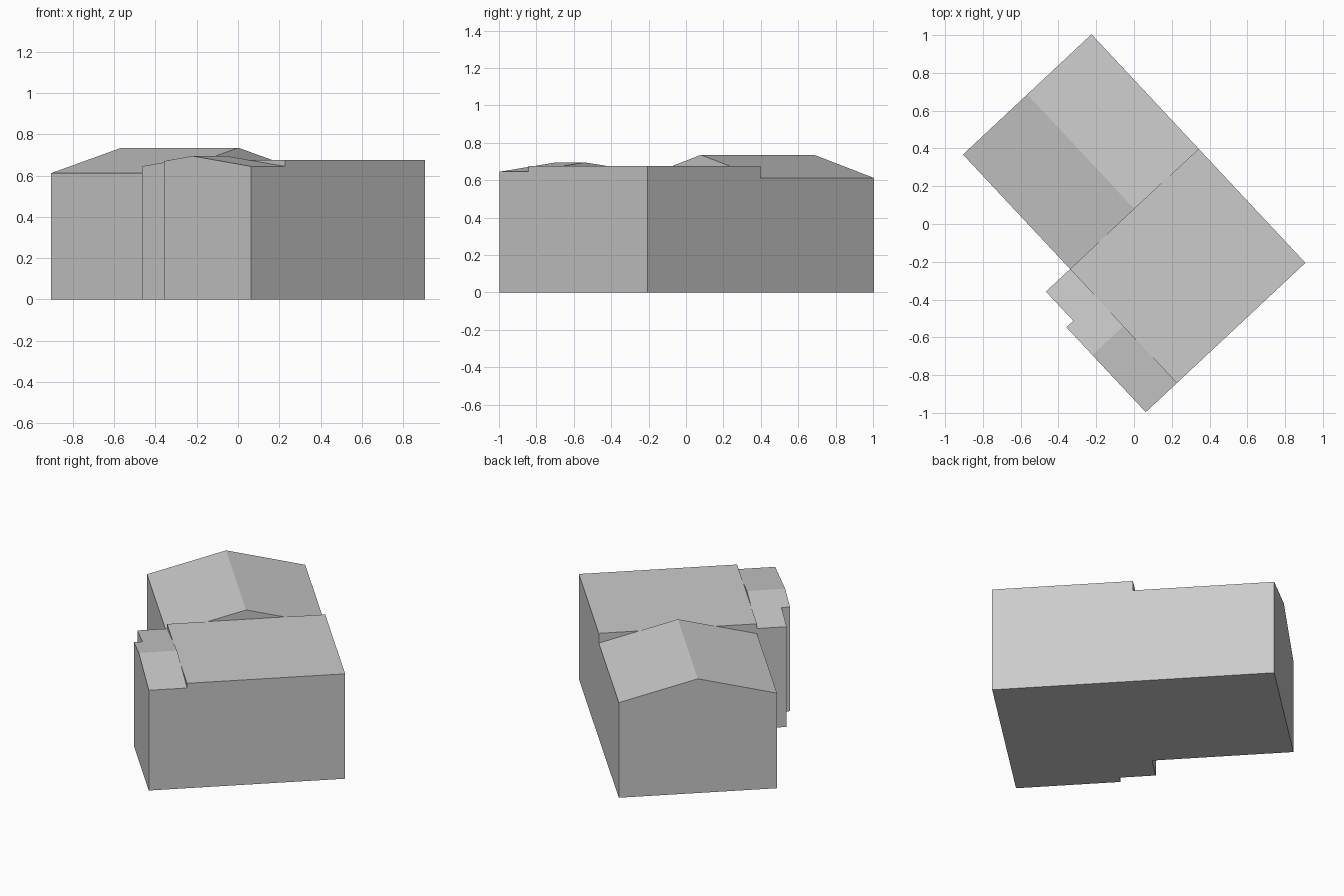
import bpy
import bmesh
from mathutils import Vector

cube = bpy.data.objects.get("Cube")
if cube:
    bpy.data.objects.remove(cube, do_unlink=True)

grey = bpy.data.materials.new("plain grey")
grey.use_nodes = True
colour = (0.6, 0.6, 0.6, 1)
grey.diffuse_color = colour
grey.node_tree.nodes["Principled BSDF"].inputs["Base Color"].default_value = colour

# Building axes, turned in plan: across the house, along the house, up
ACROSS = Vector((0.73, 0.683, 0)).normalized()
ALONG = Vector((-0.683, 0.73, 0)).normalized()
UP = Vector((0, 0, 1))


def wing(name, roof, start, end, side, run):
    """Extrude a wall-and-roof section: roof holds (side, z) points."""
    section = [(roof[0][0], 0)] + roof + [(roof[-1][0], 0)]
    bm = bmesh.new()
    verts = [bm.verts.new(side * s + UP * z + run * start) for s, z in section]
    face = bm.faces.new(verts)
    moved = bmesh.ops.extrude_face_region(bm, geom=[face])["geom"]
    bmesh.ops.translate(bm, vec=run * (end - start),
                        verts=[v for v in moved if isinstance(v, bmesh.types.BMVert)])
    bmesh.ops.recalc_face_normals(bm, faces=bm.faces)
    mesh = bpy.data.meshes.new(name)
    bm.to_mesh(mesh)
    bm.free()
    mesh.materials.append(grey)
    obj = bpy.data.objects.new(name, mesh)
    bpy.context.collection.objects.link(obj)


# Plan lines shared by the parts
BACK, MIDDLE, NOTCH, END = 0.887, 0.057, -0.155, -0.77
LEFT, RIGHT, PORCH, PORCH_FRONT = 0.522, -0.41, -0.585, -0.635
RIDGE = (MIDDLE + END) / 2
EAVE, PEAK = 0.645, 0.695
notch_z = EAVE + (PEAK - EAVE) * (MIDDLE - NOTCH) / (MIDDLE - RIDGE)

# Flat-roofed central block
wing("main_block", [(RIGHT, 0.675), (LEFT, 0.675)], END, MIDDLE, ACROSS, ALONG)

# Gabled wing at the back
wing("gabled_wing", [(RIGHT, 0.612), ((LEFT + RIGHT) / 2, 0.735), (LEFT, 0.612)],
     MIDDLE, BACK, ACROSS, ALONG)

# Shallow gabled extension, with its stepped corner
wing("side_extension", [(END, EAVE), (RIDGE, PEAK), (NOTCH, notch_z)],
     PORCH_FRONT, RIGHT, ALONG, ACROSS)
wing("side_extension_corner", [(NOTCH, notch_z), (MIDDLE, EAVE)],
     PORCH, RIGHT, ALONG, ACROSS)
